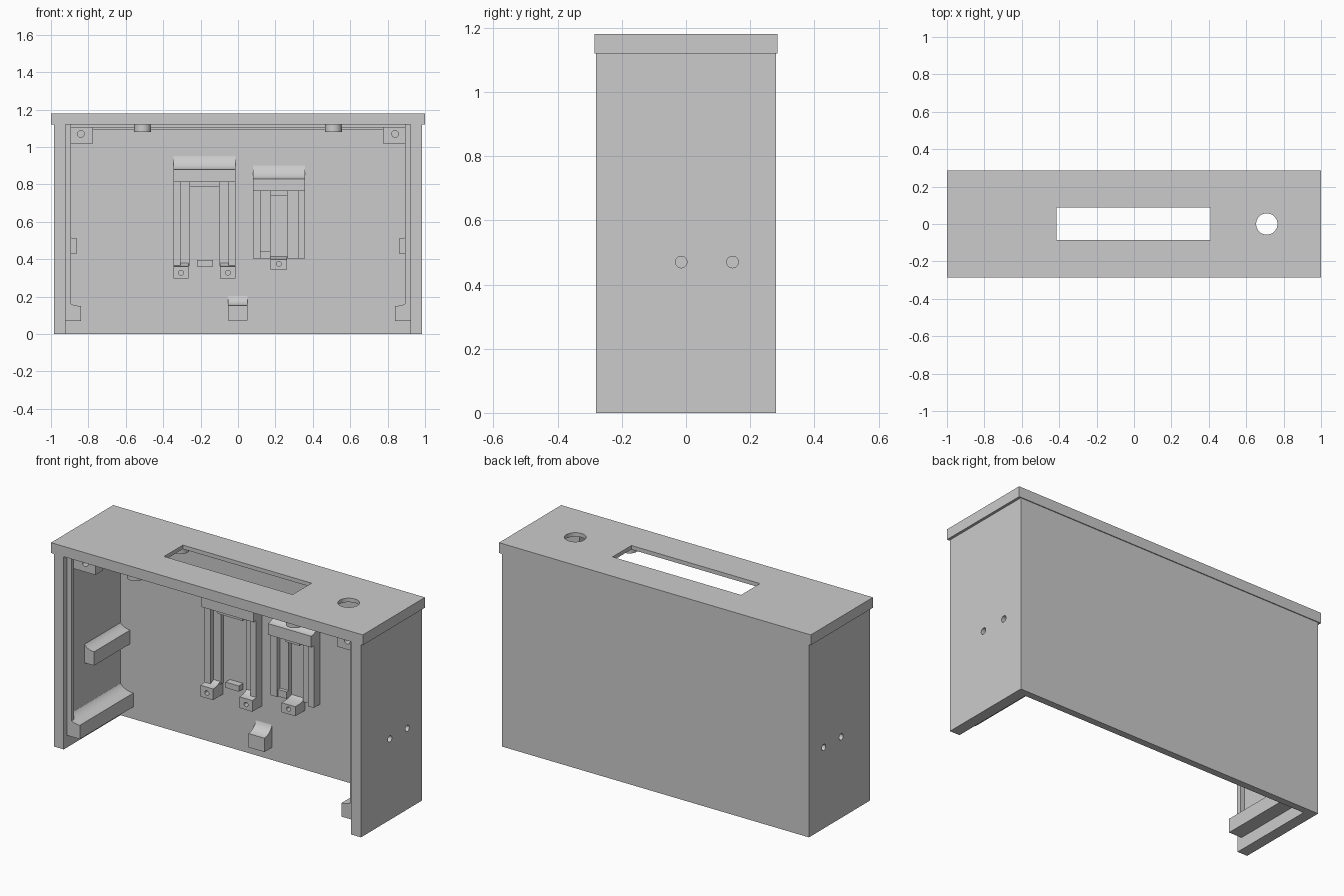
import bpy, bmesh, math

if "Cube" in bpy.data.objects:
    bpy.data.objects.remove(bpy.data.objects["Cube"], do_unlink=True)

grey = bpy.data.materials.new("plain_grey")
grey.use_nodes = True
grey.diffuse_color = (0.6, 0.6, 0.6, 1)
grey.node_tree.nodes["Principled BSDF"].inputs["Base Color"].default_value = (0.6, 0.6, 0.6, 1)

BACK = 0.245      # slightly inside the back panel's inner face
WALL = 0.93       # slightly inside the side wall's inner face


def finish(name, bm):
    bmesh.ops.recalc_face_normals(bm, faces=bm.faces)
    me = bpy.data.meshes.new(name)
    bm.to_mesh(me)
    bm.free()
    me.materials.append(grey)
    ob = bpy.data.objects.new(name, me)
    bpy.context.scene.collection.objects.link(ob)
    return ob


def prism(name, pts, axis, a, b):
    """Extrude a 2D outline along an axis from a to b."""
    def place(p, d):
        return {"x": (d, p[0], p[1]), "y": (p[0], d, p[1]), "z": (p[0], p[1], d)}[axis]
    bm = bmesh.new()
    ends = [[bm.verts.new(place(p, d)) for p in pts] for d in (a, b)]
    n = len(pts)
    bm.faces.new(ends[0])
    bm.faces.new(ends[1])
    for i in range(n):
        j = (i + 1) % n
        bm.faces.new((ends[0][i], ends[0][j], ends[1][j], ends[1][i]))
    return finish(name, bm)


def box(name, x, y, z):
    return prism(name, [(x[0], y[0]), (x[1], y[0]), (x[1], y[1]), (x[0], y[1])], "z", *z)


def rod(name, axis, centre, r, a, b, n=32):
    ring = [(centre[0] + r * math.cos(2 * math.pi * i / n),
             centre[1] + r * math.sin(2 * math.pi * i / n)) for i in range(n)]
    return prism(name, ring, axis, a, b)


def cut(ob, cutter):
    cutter.hide_render = True
    mod = ob.modifiers.new("cut", "BOOLEAN")
    mod.operation = "DIFFERENCE"
    mod.solver = "EXACT"
    mod.object = cutter
    bpy.context.view_layer.objects.active = ob
    bpy.ops.object.modifier_apply(modifier=mod.name)
    bpy.data.objects.remove(cutter, do_unlink=True)


def smooth(ob):
    bpy.ops.object.select_all(action="DESELECT")
    ob.select_set(True)
    bpy.context.view_layer.objects.active = ob
    bpy.ops.object.shade_smooth_by_angle(angle=math.radians(30))


def cove(root, tip, bottom, top, crown, n=10):
    """Block outline with a hollow fillet running up to the wall it sits on."""
    pts = [(root, bottom), (tip, bottom)]
    for i in range(n + 1):
        t = math.pi / 2 * i / n
        pts.append((tip + (root - tip) * math.sin(t), crown - (crown - top) * math.cos(t)))
    return pts


def shelf(name, x, front, bottom, top, crown):
    ob = prism(name, cove(BACK, front, bottom, top, crown), "x", *x)
    smooth(ob)
    return ob


# Case: back panel and two side walls, open at the front and bottom
case = prism("case", [(-0.985, -0.28), (-0.922, -0.28), (-0.922, 0.24), (0.922, 0.24),
                      (0.922, -0.28), (0.985, -0.28), (0.985, 0.28), (-0.985, 0.28)],
             "z", 0, 1.155)

# Lid: thin cap with a skirt, a display slot and a round button hole
lid = box("lid", (-1, 1), (-0.285, 0.285), (1.12, 1.18))
cut(lid, box("lid_hollow", (-0.98, 0.98), (-0.275, 0.275), (1, 1.157)))
cut(lid, box("slot_cutter", (-0.415, 0.41), (-0.085, 0.088), (1, 1.3)))
cut(lid, rod("button_cutter", "z", (0.71, 0), 0.057, 1, 1.3, 48))
smooth(lid)

# Cross bars under the lid
box("front_cross_bar", (-WALL, WALL), (-0.225, -0.2), (1.105, 1.165))
box("rear_cross_bar", (-0.79, 0.79), (0.22, BACK), (1.09, 1.165))

for side, word in ((-1, "right"), (1, "left")):
    # Front panel ledge along each side wall
    box(word + "_ledge", sorted((side * WALL, side * 0.893)), (-0.25, -0.225), (0.07, 1.165))

    # Low and middle wall rails with hollow fillets
    low = prism(word + "_low_rail",
                [(side * p, z) for p, z in cove(WALL, 0.84, 0.07, 0.15, 0.21)],
                "y", -0.25, BACK)
    smooth(low)
    mid = prism(word + "_middle_rail",
                [(side * p, z) for p, z in cove(WALL, 0.86, 0.43, 0.51, 0.56)],
                "y", -0.09, BACK)

    # Screw holes through the side wall into the middle rail
    for y in (-0.015, 0.145):
        for part in (case, mid):
            cut(part, rod("screw_cutter", "x", (y, 0.47), 0.018,
                          *sorted((side * 0.88, side * 1.1))))
    smooth(mid)

    # Upper corner lug with a screw hole
    lug = box(word + "_corner_lug", sorted((side * WALL, side * 0.775)),
              (-0.2, -0.13), (1.02, 1.165))
    cut(lug, rod("lug_cutter", "y", (side * 0.84, 1.07), 0.018, -0.3, -0.15))
    smooth(lug)

    # Round posts hanging from the lid
    for y, place in ((-0.21, "front"), (0.2, "rear")):
        smooth(rod(f"{word}_{place}_post", "z", (side * 0.51, y), 0.045, 1.08, 1.165))
smooth(case)


def holder_rails(name, outer, inner, low, high):
    """Stepped pair of upright rails."""
    for k, word in ((0, "right"), (1, "left")):
        box(f"{name}_{word}_outer_rail", outer[k], (0.185, BACK), (low, high))
        box(f"{name}_{word}_inner_rail", inner[k], (0.215, BACK), (low, high))


def foot(name, x, bottom, top, crown, hole_z):
    ob = shelf(name, x, 0.15, bottom, top, crown)
    cut(ob, rod("foot_cutter", "y", (sum(x) / 2, hole_z), 0.013, 0.1, 0.21, 20))
    smooth(ob)


# Large board holder
holder_rails("large_holder", ((-0.345, -0.307), (-0.05, -0.013)),
             ((-0.31, -0.26), (-0.1, -0.047)), 0.365, 0.85)
shelf("large_holder_cap", (-0.345, -0.013), 0.16, 0.812, 0.88, 0.99)
box("large_holder_catch", (-0.26, -0.1), (0.185, BACK), (0.787, 0.84))
box("large_holder_tab", (-0.22, -0.135), (0.2, BACK), (0.362, 0.395))
for x, word in (((-0.345, -0.265), "right"), ((-0.095, -0.013), "left")):
    foot(f"large_holder_{word}_foot", x, 0.297, 0.362, 0.43, 0.328)

# Small board holder
holder_rails("small_holder", ((0.08, 0.12), (0.32, 0.357)),
             ((0.117, 0.175), (0.265, 0.323)), 0.405, 0.8)
shelf("small_holder_cap", (0.08, 0.357), 0.16, 0.765, 0.83, 0.935)
box("small_holder_catch", (0.175, 0.265), (0.185, BACK), (0.74, 0.8))
box("small_holder_stop", (0.12, 0.175), (0.195, BACK), (0.405, 0.445))
foot("small_holder_foot", (0.175, 0.263), 0.345, 0.4, 0.42, 0.375)

# Cable rest near the bottom of the back panel
shelf("cable_rest", (-0.053, 0.05), 0.17, 0.073, 0.153, 0.23)
